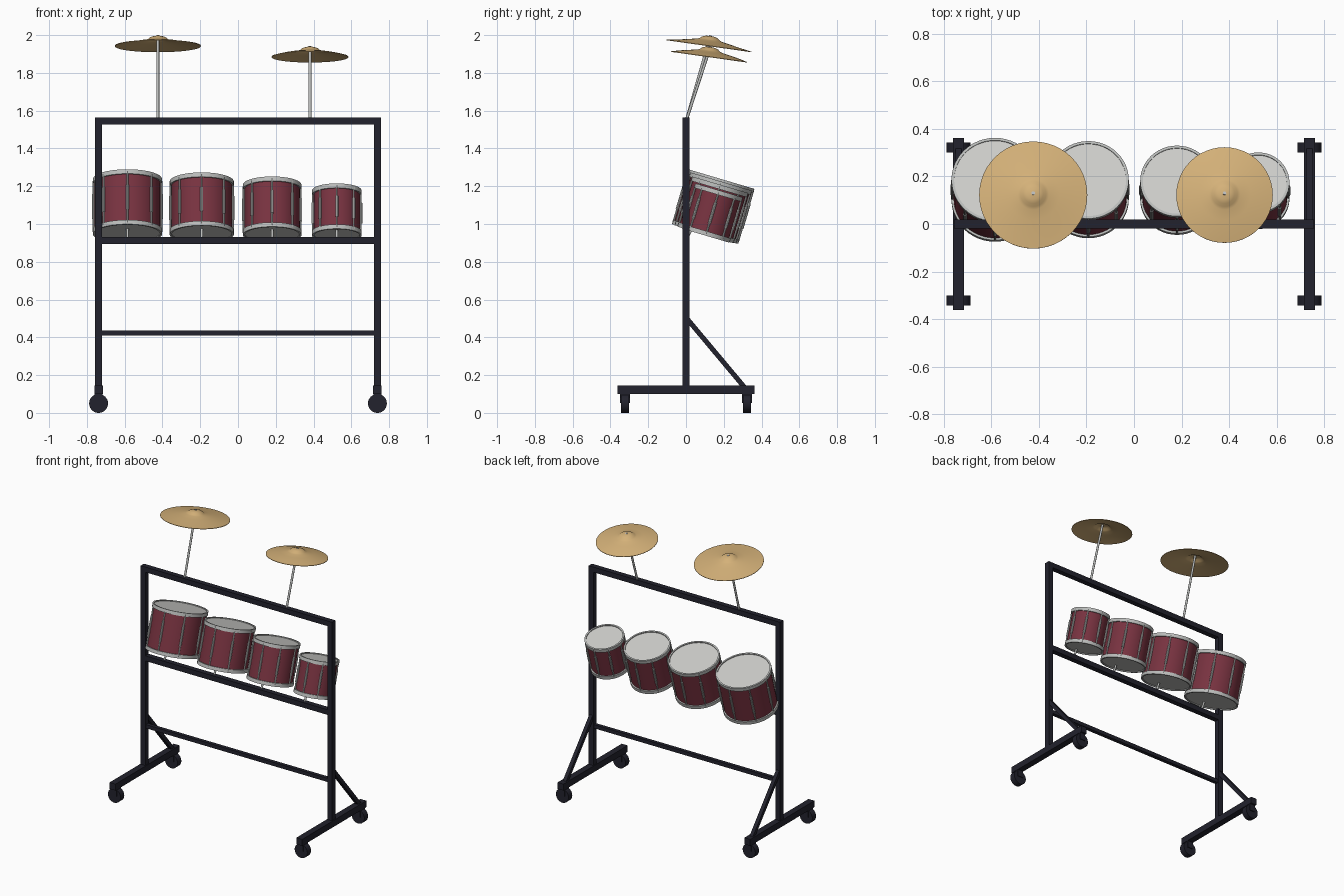
import bpy, bmesh, math
from mathutils import Vector, Matrix

if "Cube" in bpy.data.objects:
    bpy.data.objects.remove(bpy.data.objects["Cube"])


def material(name, rgb):
    m = bpy.data.materials.new(name)
    m.diffuse_color = (*rgb, 1)
    m.use_nodes = True
    m.node_tree.nodes["Principled BSDF"].inputs["Base Color"].default_value = m.diffuse_color
    return m


FRAME = material("dark_frame", (0.016, 0.016, 0.026))
SHELL = material("red_shell", (0.19, 0.033, 0.052))
HEAD = material("drum_skin", (0.62, 0.62, 0.60))
METAL = material("chrome", (0.50, 0.51, 0.50))
BRASS = material("brass", (0.66, 0.44, 0.19))


def finish(bm, name, mats, smooth=True):
    bmesh.ops.recalc_face_normals(bm, faces=bm.faces[:])
    me = bpy.data.meshes.new(name)
    bm.to_mesh(me)
    bm.free()
    for m in mats:
        me.materials.append(m)
    ob = bpy.data.objects.new(name, me)
    bpy.context.collection.objects.link(ob)
    if smooth:
        bpy.ops.object.select_all(action='DESELECT')
        ob.select_set(True)
        bpy.context.view_layer.objects.active = ob
        bpy.ops.object.shade_smooth_by_angle(angle=math.radians(35))
    return ob


def box(name, center, size, rot=None):
    bm = bmesh.new()
    m = Matrix.Translation(center) @ (rot or Matrix()) @ Matrix.Diagonal((*size, 1))
    bmesh.ops.create_cube(bm, size=1, matrix=m)
    return finish(bm, name, [FRAME], False)


def add_rod(bm, a, b, r, seg=12):
    a, b = Vector(a), Vector(b)
    d = b - a
    m = Matrix.Translation((a + b) / 2) @ d.to_track_quat('Z', 'Y').to_matrix().to_4x4()
    bmesh.ops.create_cone(bm, cap_ends=True, segments=seg, radius1=r, radius2=r,
                          depth=d.length, matrix=m)


def rod(name, a, b, r, mat, seg=12):
    bm = bmesh.new()
    add_rod(bm, a, b, r, seg)
    return finish(bm, name, [mat])


def lathe(bm, profile, seg=48):
    """Spin (radius, height) points around z."""
    verts = [bm.verts.new((r, 0, z)) for r, z in profile]
    edges = [bm.edges.new(p) for p in zip(verts, verts[1:])]
    bmesh.ops.spin(bm, geom=verts + edges, cent=(0, 0, 0), axis=(0, 0, 1),
                   angle=2 * math.pi, steps=seg)
    bmesh.ops.remove_doubles(bm, verts=bm.verts[:], dist=1e-5)


# Rectangular frame
W = 0.738
T = 0.037
box("top_beam", (0, 0, 1.546), (2 * W + T, T, T))
box("drum_beam", (0, 0, 0.912), (2 * W - T, T, T))
box("lower_beam", (0, 0, 0.424), (2 * W - T, 0.026, 0.026))

for side, s in (("left", -1), ("right", 1)):
    x = s * W
    box(side + "_post", (x, 0, 0.836), (T, T, 1.422))
    box(side + "_foot", (x, 0, 0.123), (0.046, 0.724, 0.046))
    # Diagonal brace at the back
    a, b = Vector((x, 0.0, 0.505)), Vector((x, 0.31, 0.135))
    tilt = Matrix.Rotation(math.atan2(b.y - a.y, a.z - b.z), 4, 'X')
    box(side + "_brace", (a + b) / 2, (0.026, 0.026, (b - a).length), tilt)
    # Casters
    for end, y in (("front", -0.322), ("back", 0.322)):
        box(f"{side}_{end}_caster_fork", (x, y, 0.077), (0.042, 0.053, 0.05))
        rod(f"{side}_{end}_wheel", (x, y - 0.021, 0.05), (x, y + 0.021, 0.05),
            0.05, FRAME, 32)

# Drums: x, y, z of the middle, hoop radius, height
TILT = Matrix.Rotation(math.radians(-16.5), 4, 'X')
drums = [(-0.585, 0.144, 1.0925, 0.183, 0.303), (-0.192, 0.1445, 1.085, 0.170, 0.292),
         (0.181, 0.142, 1.075, 0.155, 0.277), (0.523, 0.140, 1.058, 0.131, 0.250)]
for i, (x, y, z, R, h) in enumerate(drums, 1):
    place = Matrix.Translation((x, y, z)) @ TILT
    k = h / 2
    r = R - 0.009
    # Shell with a skin at each end
    bm = bmesh.new()
    lathe(bm, [(0, -k + 0.006), (r, -k + 0.006), (r, k - 0.006), (0, k - 0.006)])
    for f in bm.faces:
        f.material_index = 1 if abs(f.calc_center_median().z) > k - 0.01 else 0
    finish(bm, f"drum_{i}_shell", [SHELL, HEAD]).matrix_world = place
    # Hoops
    for end, s in (("top", 1), ("bottom", -1)):
        bm = bmesh.new()
        lathe(bm, [(R - 0.011, s * (k - 0.024)), (R, s * (k - 0.024)), (R, s * k),
                   (R - 0.011, s * k), (R - 0.011, s * (k - 0.024))])
        finish(bm, f"drum_{i}_{end}_hoop", [METAL]).matrix_world = place
    # Tension rods
    bm = bmesh.new()
    for n in range(8):
        c, s = math.cos(n * math.pi / 4), math.sin(n * math.pi / 4)
        q = R - 0.004
        add_rod(bm, (q * c, q * s, -k + 0.01), (q * c, q * s, k - 0.01), 0.005, 8)
        # Lug at mid height on each rod
        add_rod(bm, (q * c, q * s, -k * 0.45), (q * c, q * s, k * 0.45), 0.008, 8)
    finish(bm, f"drum_{i}_tension_rods", [METAL]).matrix_world = place
    # Mounting pin down to the beam
    rod(f"drum_{i}_mount", (x, 0, 0.915), (x, 0.03, 0.975), 0.007, METAL)

# Cymbals on leaning stands: x, rim height, radius
for name, x, z, R in (("large", -0.424, 1.944, 0.2275), ("small", 0.381, 1.886, 0.203)):
    bm = bmesh.new()
    top = [(0.004, 0.052), (0.025, 0.050), (0.042, 0.044), (0.054, 0.034), (0.066, 0.029),
           (0.11, 0.021), (0.16, 0.011), (R, 0.0)]
    under = [(r, h - 0.003) for r, h in reversed(top)]
    lathe(bm, top + under)
    cym = finish(bm, name + "_cymbal", [BRASS])
    cym.matrix_world = (Matrix.Translation((x, 0.122, z))
                        @ Matrix.Rotation(math.radians(-8), 4, 'X'))
    rod(name + "_cymbal_stand", (x, 0.002, 1.55), (x, 0.13, z + 0.054), 0.0075, METAL)
